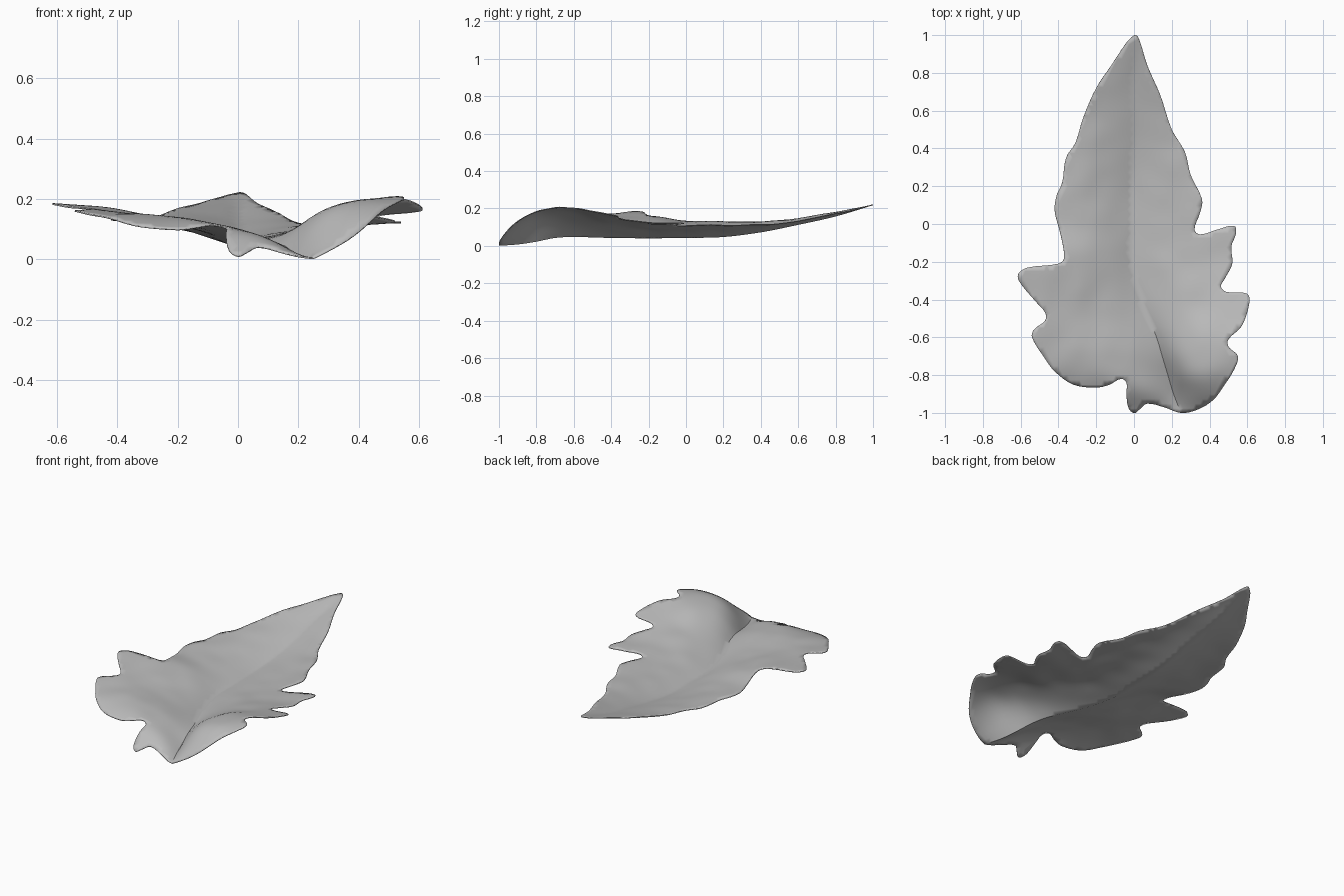
import bpy
import math
from mathutils import Vector, noise
from mathutils.geometry import delaunay_2d_cdt, interpolate_bezier

cube = bpy.data.objects.get("Cube")
if cube:
    bpy.data.objects.remove(cube, do_unlink=True)

# Lobed outline, clockwise from the tip
OUTLINE = [
    (.01, 1), (.03, .97), (.07, .84), (.14, .68), (.2, .5), (.27, .38), (.3, .26),
    (.36, .13), (.35, .06), (.32, -.03), (.35, -.055), (.44, -.03), (.53, -.01),
    (.54, -.05), (.515, -.12), (.52, -.21), (.48, -.29), (.46, -.33), (.49, -.36),
    (.6, -.37), (.61, -.42), (.57, -.54), (.5, -.61), (.5, -.65), (.55, -.7),
    (.53, -.77), (.48, -.85), (.42, -.93), (.34, -.98), (.25, -1), (.16, -.97),
    (.07, -.95), (.03, -.98), (0, -1), (-.03, -.97), (-.04, -.9), (-.04, -.84),
    (-.07, -.82), (-.13, -.85), (-.2, -.865), (-.32, -.85), (-.42, -.78),
    (-.48, -.7), (-.54, -.6), (-.53, -.56), (-.47, -.51), (-.47, -.47), (-.53, -.4),
    (-.61, -.3), (-.61, -.26), (-.56, -.23), (-.4, -.21), (-.37, -.18), (-.39, -.05),
    (-.42, .07), (-.41, .15), (-.38, .22), (-.36, .35), (-.31, .43), (-.27, .56),
    (-.2, .72), (-.12, .84), (-.04, .96), (-.01, .99)]

# Cross sections: y, midrib x, midrib z, left width, left z, right width, right z
SECTIONS = [
    (-1, .25, .008, .25, .015, .15, .05), (-.9, .21, .015, .2, .08, .18, .13),
    (-.8, .18, .03, .3, .125, .17, .175), (-.7, .15, .05, .4, .145, .22, .195),
    (-.6, .12, .055, .55, .16, .32, .2), (-.4, .04, .05, .6, .175, .55, .17),
    (-.2, -.01, .048, .48, .18, .52, .13), (0, -.01, .05, .42, .14, .45, .12),
    (.2, -.01, .055, .38, .135, .33, .115), (.4, 0, .08, .32, .135, .28, .12),
    (.6, 0, .12, .25, .15, .2, .14), (.8, 0, .165, .15, .185, .13, .18),
    (1, .01, .225, .1, .225, .1, .225)]


def section_at(y):
    """Blend the two cross sections around y, with smooth tangents."""
    y = max(-1, min(1, y))
    last = len(SECTIONS) - 1
    i = next(k for k in range(last) if y <= SECTIONS[k + 1][0])
    before, a = SECTIONS[max(i - 1, 0)], SECTIONS[i]
    b, after = SECTIONS[i + 1], SECTIONS[min(i + 2, last)]
    span = b[0] - a[0]
    t = (y - a[0]) / span
    values = []
    for k in range(1, len(a)):
        slope_a = (b[k] - before[k]) / (b[0] - before[0]) * span
        slope_b = (after[k] - a[k]) / (after[0] - a[0]) * span
        values.append((1 + 2 * t) * (1 - t) ** 2 * a[k] + t * (1 - t) ** 2 * slope_a
                      + t * t * (3 - 2 * t) * b[k] + t * t * (t - 1) * slope_b)
    return values


def height(x, y):
    """Folded along the midrib, flattening towards the margins, slightly crumpled."""
    rib_x, rib_z, left_w, left_z, right_w, right_z = section_at(y)
    across = x - rib_x
    width, edge_z = (right_w, right_z) if across > 0 else (left_w, left_z)
    rise = math.tanh(1.5 * abs(across) / width) / math.tanh(1.5)
    crumple = noise.noise(Vector((x * 7, y * 7, 0))) * min(1, abs(across) * 5)
    return rib_z + (edge_z - rib_z) * rise + crumple * .006


def smooth_loop(points, steps):
    """Round a closed loop of points through bezier segments."""
    pts = [Vector((x, y, 0)) for x, y in points]
    result = []
    for i, b in enumerate(pts):
        a, c, d = pts[i - 1], pts[(i + 1) % len(pts)], pts[(i + 2) % len(pts)]
        reach = (c - b).length / 3
        curve = interpolate_bezier(b, b + (c - a).normalized() * reach,
                                   c - (d - b).normalized() * reach, c, steps + 1)
        result += [p.to_2d() for p in curve[:-1]]
    return result


def inside(point, loop):
    hit = False
    for a, b in zip(loop, loop[1:] + loop[:1]):
        if (a.y > point.y) != (b.y > point.y):
            if point.x < a.x + (point.y - a.y) / (b.y - a.y) * (b.x - a.x):
                hit = not hit
    return hit


# Margin, midrib crease and an even field of inner points
margin = smooth_loop(OUTLINE, 4)
count = len(margin)
step = .025
rib = [Vector((section_at(y)[0], y)) for y in (-.98 + step * i for i in range(79))]
rib = [p for p in rib if inside(p, margin)]
field = []
for row in range(-40, 41):
    for col in range(-26, 27):
        p = Vector(((col + row % 2 / 2) * step, row * step))
        clear = min((p - q).length for q in margin) > step * .5
        if clear and abs(p.x - section_at(p.y)[0]) > step * .5 and inside(p, margin):
            field.append(p)

edges = [(count + i, count + i + 1) for i in range(len(rib) - 1)]
flat, _, faces, *_ = delaunay_2d_cdt(margin + rib + field, edges,
                                    [list(range(count))], 1, 1e-5)

# Leaf blade
verts = [(p.x, p.y, height(p.x, p.y)) for p in flat]
floor = min(v[2] for v in verts) - .003
mesh = bpy.data.meshes.new("leaf_blade")
mesh.from_pydata([(x, y, z - floor) for x, y, z in verts], [], faces)
if sum(f.normal.z for f in mesh.polygons) < 0:
    mesh.flip_normals()
leaf = bpy.data.objects.new("leaf_blade", mesh)
bpy.context.collection.objects.link(leaf)

# Plain grey surface
grey = bpy.data.materials.new("leaf_grey")
grey.use_nodes = True
colour = (.5, .5, .5, 1)
grey.diffuse_color = colour
grey.node_tree.nodes["Principled BSDF"].inputs["Base Color"].default_value = colour
mesh.materials.append(grey)

# Thin body with soft shading
bpy.context.view_layer.objects.active = leaf
leaf.select_set(True)
bpy.ops.object.shade_smooth_by_angle(angle=math.radians(50))
body = leaf.modifiers.new("thickness", "SOLIDIFY")
body.thickness = .005
body.offset = 0
